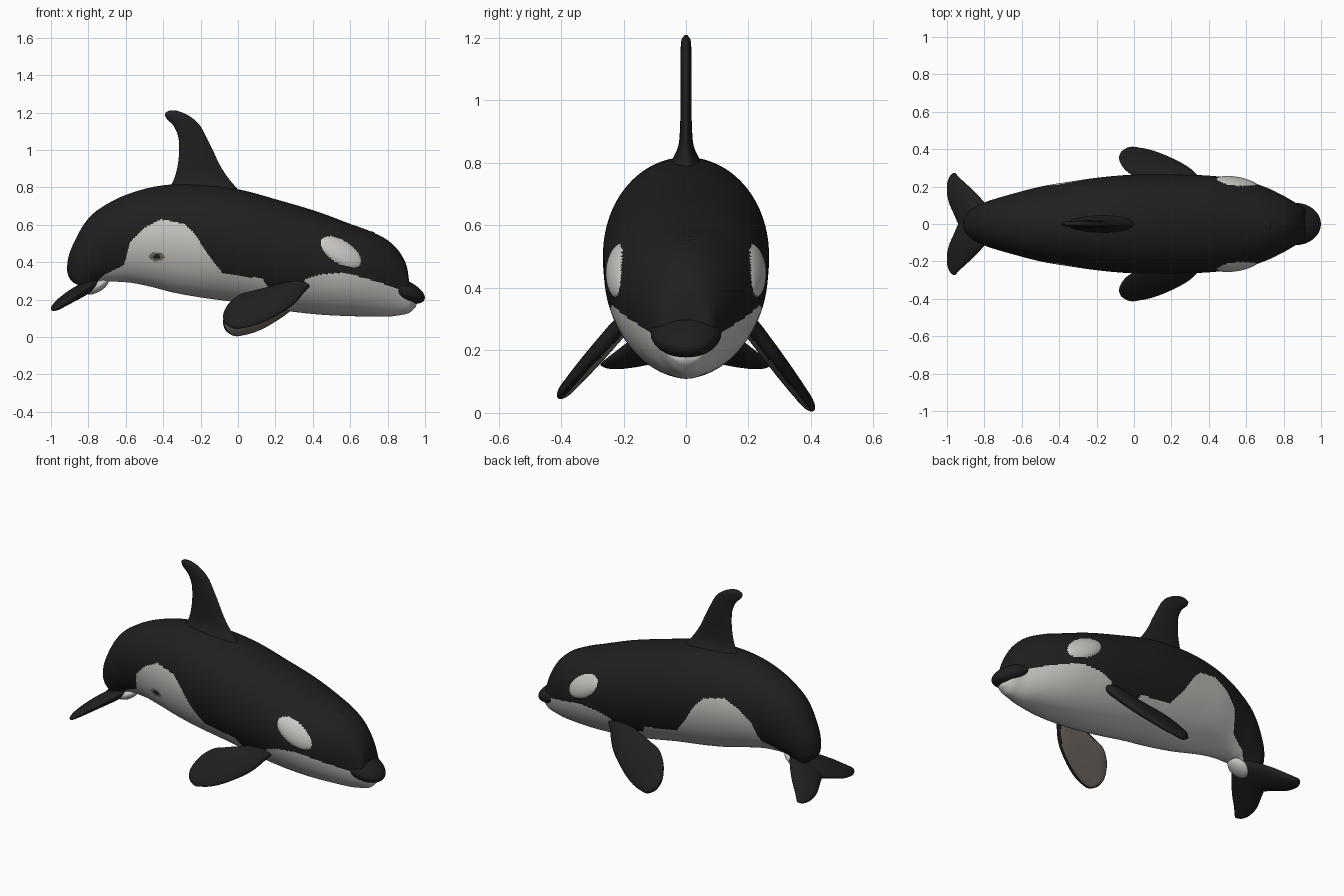
import bpy, bmesh, math
from mathutils import Vector

if "Cube" in bpy.data.objects:
    bpy.data.objects.remove(bpy.data.objects["Cube"])


def material(name, rgb):
    m = bpy.data.materials.new(name)
    m.diffuse_color = (*rgb, 1)
    m.use_nodes = True
    m.node_tree.nodes["Principled BSDF"].inputs["Base Color"].default_value = m.diffuse_color
    return m


BLACK = material("black skin", (0.014, 0.014, 0.014))
WHITE = material("warm white skin", (0.60, 0.585, 0.555))
BROWN = material("grey brown", (0.20, 0.17, 0.145))


def smooth_rows(rows, step):
    """Resample section rows along a smooth Hermite curve."""
    n, m = len(rows), len(rows[0])
    t = [0.0]
    for p, q in zip(rows, rows[1:]):
        t.append(t[-1] + math.dist(p, q))

    def slope(i):
        a, b = max(i - 1, 0), min(i + 1, n - 1)
        if a == i or b == i:
            return [(rows[b][k] - rows[a][k]) / (t[b] - t[a]) for k in range(m)]
        h0, h1 = t[i] - t[a], t[b] - t[i]
        return [((rows[i][k] - rows[a][k]) / h0 * h1 + (rows[b][k] - rows[i][k]) / h1 * h0) / (h0 + h1)
                for k in range(m)]

    out = []
    for i in range(n - 1):
        h, d0, d1 = t[i + 1] - t[i], slope(i), slope(i + 1)
        steps = max(2, math.ceil(h / step))
        for j in range(steps):
            s = j / steps
            c = (2*s**3 - 3*s*s + 1, (s**3 - 2*s*s + s) * h, 3*s*s - 2*s**3, (s**3 - s*s) * h)
            out.append([c[0]*rows[i][k] + c[1]*d0[k] + c[2]*rows[i+1][k] + c[3]*d1[k] for k in range(m)])
    out.append(list(rows[-1]))
    return out


def loft(name, rows, direction, step, sides, mats, rule=None, shape=None, bias=0):
    """Elliptical sections: edge point a, edge point b, half thickness along direction.
    bias moves the widest place of each section towards a."""
    bm = bmesh.new()
    d = Vector(direction).normalized()
    rings = []
    for r in smooth_rows(rows, step):
        a, b, w = Vector(r[0:3]), Vector(r[3:6]), max(r[6], 0.001)
        ring = []
        for k in range(sides):
            ang = 2 * math.pi * k / sides
            sn = math.sin(ang)
            p = (a + b) / 2 + (a - b) * (math.cos(ang) / 2 + bias * sn * sn) + d * w * sn
            ring.append(bm.verts.new(shape(p) if shape else p))
        rings.append(ring)
    for r0, r1 in zip(rings, rings[1:]):
        for k in range(sides):
            bm.faces.new((r0[k], r0[(k+1) % sides], r1[(k+1) % sides], r1[k]))
    bm.faces.new(rings[0])
    bm.faces.new(rings[-1])
    bmesh.ops.recalc_face_normals(bm, faces=bm.faces)
    bm.normal_update()
    for f in bm.faces:
        f.smooth = True
        if rule:
            f.material_index = rule(f.calc_center_median(), f.normal)
    me = bpy.data.meshes.new(name)
    bm.to_mesh(me)
    bm.free()
    for m in mats:
        me.materials.append(m)
    ob = bpy.data.objects.new(name, me)
    bpy.context.collection.objects.link(ob)
    return ob


def ball(name, loc, scale, tilt, mat):
    bpy.ops.mesh.primitive_uv_sphere_add(segments=48, ring_count=24, location=loc, rotation=(0, tilt, 0))
    ob = bpy.context.object
    ob.name, ob.scale = name, scale
    ob.data.materials.append(mat)
    bpy.ops.object.shade_smooth()
    return ob


# Body: top x, top z, bottom x, bottom z, half width, from tail to jaw tip
BODY = [
    (-.845, .275, -.80, .25, .01), (-.885, .295, -.78, .26, .05), (-.91, .335, -.75, .28, .07),
    (-.91, .41, -.72, .295, .09), (-.87, .52, -.68, .297, .115), (-.79, .645, -.63, .295, .14),
    (-.685, .72, -.57, .29, .165), (-.525, .785, -.47, .27, .20), (-.365, .815, -.34, .237, .225),
    (-.2, .815, -.2, .212, .247), (0, .79, 0, .185, .264), (.225, .73, .225, .145, .264),
    (.44, .665, .44, .12, .255), (.6, .605, .6, .112, .23), (.72, .56, .72, .11, .19),
    (.81, .51, .81, .11, .145), (.87, .445, .87, .118, .11), (.90, .385, .91, .127, .09),
    (.912, .32, .935, .145, .075), (.915, .25, .952, .165, .05), (.92, .21, .957, .185, .01)]

# Upper edge of the white belly and flank, seen from the side
WHITE_EDGE = [
    (-.80, .25), (-.72, .33), (-.61, .385), (-.575, .51), (-.50, .585), (-.41, .63), (-.285, .605),
    (-.23, .55), (-.15, .425), (-.085, .345), (.01, .325), (.13, .315), (.165, .26), (.34, .25),
    (.36, .31), (.44, .335), (.57, .345), (.625, .33), (.73, .30), (.84, .265), (.92, .22), (.97, .20)]


def white_height(x):
    for (x0, z0), (x1, z1) in zip(WHITE_EDGE, WHITE_EDGE[1:]):
        if x0 <= x <= x1:
            return z0 + (z1 - z0) * (x - x0) / (x1 - x0)
    return -1


def patch_radius(p):
    """Normalised distance from the centre of the tilted eye patch."""
    dx, dz, c, s = p.x - .55, p.z - .455, math.cos(.58), math.sin(.58)
    return math.hypot((dx * c - dz * s) / .122, (dx * s + dz * c) / .06)


def body_shape(p):
    r = patch_radius(p)
    if r < 1:
        p.y += math.copysign(.015 * math.sqrt(1 - r * r), p.y)
    return p


def body_colour(p, n):
    mark = math.hypot((p.x + .435) / .042, (p.z - .43) / .024)
    if p.y < 0 and mark < 1:
        return 0 if mark < .5 else 2
    return 1 if patch_radius(p) < 1 or p.z < white_height(p.x) else 0


loft("body", [(tx, 0, tz, bx, 0, bz, w) for tx, tz, bx, bz, w in BODY],
     (0, 1, 0), .006, 200, [BLACK, WHITE, BROWN], body_colour, body_shape, .05)

# Upper beak, blowhole and the pale swelling under the tail
ball("beak", (.863, 0, .255), (.145, .113, .06), math.radians(22), BLACK)
ball("blowhole", (.72, 0, .557), (.015, .028, .006), math.radians(25), BLACK)
ball("tail_keel", (-.755, 0, .272), (.07, .058, .032), math.radians(-29), WHITE)

# Dorsal fin: height, front x, back x, half thickness
FIN = [(.72, .06, -.42, .09), (.80, -.01, -.365, .05), (.85, -.052, -.34, .026), (.92, -.097, -.322, .019),
       (1.0, -.135, -.315, .018), (1.08, -.175, -.322, .018), (1.13, -.203, -.345, .018),
       (1.17, -.243, -.383, .017), (1.195, -.285, -.39, .014), (1.21, -.325, -.37, .004)]
loft("dorsal_fin", [(f, 0, z, b, 0, z, w) for z, f, b, w in FIN], (0, 1, 0), .012, 40, [BLACK])

# Flippers: front edge x, z, rear edge x, z, half thickness (far one hangs lower)
FLIPPER = [(.40, .285, .35, .335, .02), (.37, .255, .30, .31, .028), (.30, .17, .20, .275, .03),
           (.20, .10, .09, .245, .029), (.11, .055, .0, .215, .027), (.04, .035, -.06, .155, .024),
           (-.02, .03, -.08, .09, .018), (-.05, .042, -.07, .06, .004)]
for side, name, droop in ((-1, "near_flipper", .018), (1, "far_flipper", -.022)):
    def edge(x, z):
        return x, side * (.197 + (.29 - z) * .81), z + droop * (.3 - z) / .27
    out = Vector((0, side * .79, .615))
    loft(name, [(*edge(ax, az), *edge(bx, bz), w) for ax, az, bx, bz, w in FLIPPER],
         out, .012, 40, [BLACK, BROWN], lambda p, n: 1 if n.dot(out) < -.85 else 0)

# Tail flukes: y, leading x, trailing x, half thickness, in a sloping plane with drooping tips
FLUKE = [(-.02, -.72, -.93, .034), (.06, -.76, -.965, .034), (.12, -.805, -.99, .03),
         (.18, -.86, -1.0, .024), (.23, -.915, -.995, .017), (.258, -.943, -.982, .01), (.273, -.957, -.967, .003)]
for side, name in ((-1, "near_fluke"), (1, "far_fluke")):
    def spot(x, y):
        return x, side * y, .16 + (x + 1) * .55 - .025 * (y / .27) ** 2
    loft(name, [(*spot(a, y), *spot(b, y), w) for y, a, b, w in FLUKE],
         (-.48, 0, .876), .01, 40, [BLACK])
